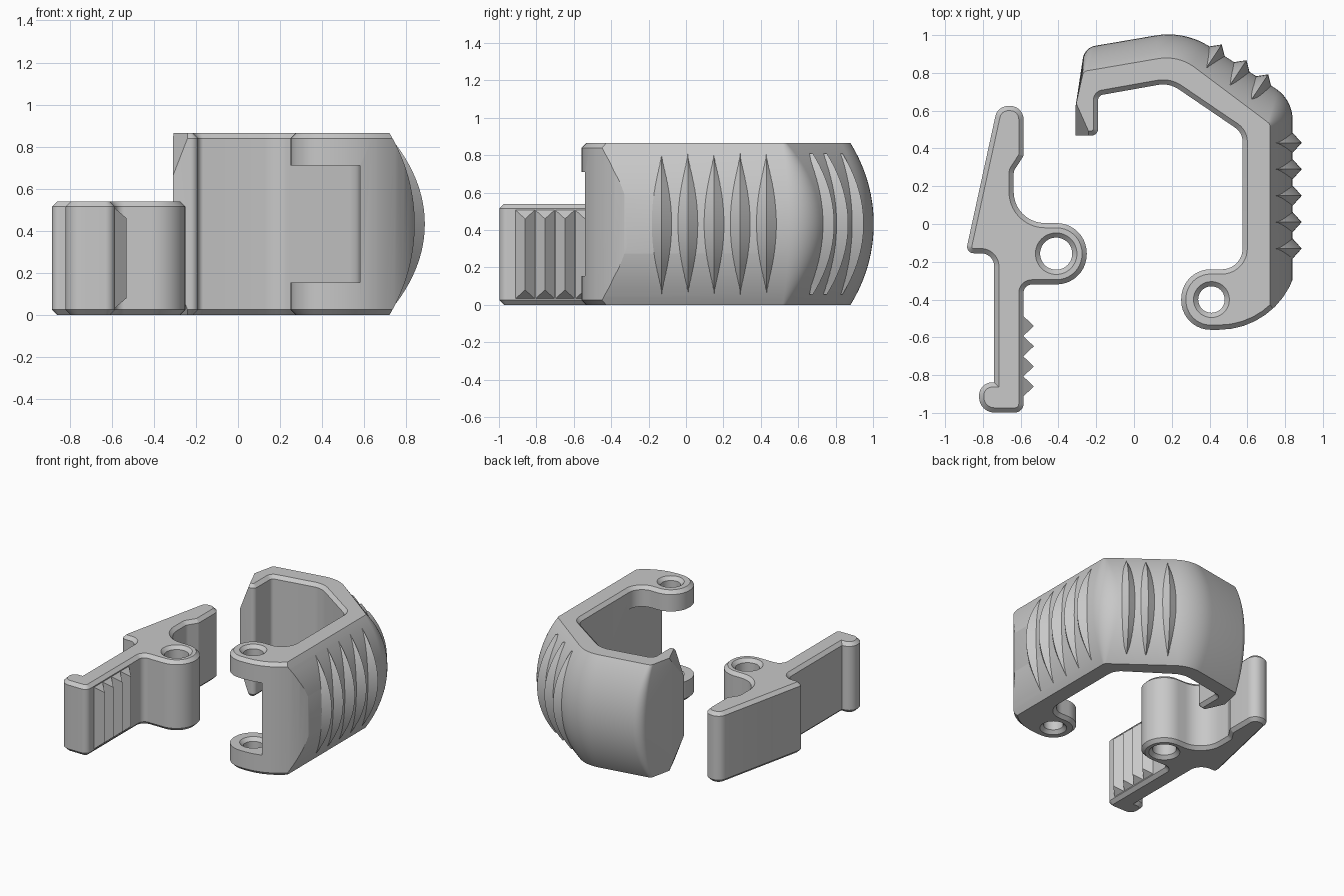
import bpy, bmesh, math
from mathutils import Vector

if "Cube" in bpy.data.objects:
    bpy.data.objects.remove(bpy.data.objects["Cube"])

H = 0.865       # clamp height
BULGE = 0.12    # how far the clamp wall swells at mid height

grey = bpy.data.materials.new("plain_grey")
grey.diffuse_color = (0.58, 0.58, 0.58, 1)
grey.use_nodes = True
grey.node_tree.nodes["Principled BSDF"].inputs["Base Color"].default_value = grey.diffuse_color


def fillet(corners, seg=10):
    """Outline from (x, y, radius) corners, counter-clockwise."""
    out, n = [], len(corners)
    for i, (x, y, r) in enumerate(corners):
        p = Vector((x, y))
        if r == 0:
            out.append(p)
            continue
        a = (Vector(corners[i - 1][:2]) - p).normalized()
        b = (Vector(corners[(i + 1) % n][:2]) - p).normalized()
        half = a.angle(b) / 2
        centre = p + (a + b).normalized() * (r / math.sin(half))
        start = p + a * (r / math.tan(half)) - centre
        end = p + b * (r / math.tan(half)) - centre
        total = math.atan2(start.x * end.y - start.y * end.x, start.dot(end))
        for k in range(seg + 1):
            t = total * k / seg
            out.append(centre + Vector((start.x * math.cos(t) - start.y * math.sin(t),
                                        start.x * math.sin(t) + start.y * math.cos(t))))
    area = sum(out[i - 1].cross(out[i]) for i in range(len(out)))
    return out if area > 0 else out[::-1]


def inset(pts, d):
    """Move a counter-clockwise outline inward by d."""
    res = []
    for i, p in enumerate(pts):
        e0 = (p - pts[i - 1]).normalized()
        e1 = (pts[(i + 1) % len(pts)] - p).normalized()
        n0, n1 = Vector((-e0.y, e0.x)), Vector((-e1.y, e1.x))
        res.append(p + (n0 + n1) * (d / (1 + n0.dot(n1))))
    return res


def loft(name, rings):
    """Closed solid through rings of 3D points."""
    bm = bmesh.new()
    vs = [[bm.verts.new(p) for p in ring] for ring in rings]
    n = len(vs[0])
    for a, b in zip(vs, vs[1:]):
        for i in range(n):
            bm.faces.new((a[i], a[(i + 1) % n], b[(i + 1) % n], b[i]))
    bm.faces.new(vs[0][::-1])
    bm.faces.new(vs[-1])
    bmesh.ops.recalc_face_normals(bm, faces=bm.faces)
    me = bpy.data.meshes.new(name)
    bm.to_mesh(me)
    bm.free()
    me.materials.append(grey)
    ob = bpy.data.objects.new(name, me)
    bpy.context.collection.objects.link(ob)
    return ob


def lift(pts, z):
    return [(p.x, p.y, z) for p in pts]


def chamfered_prism(name, pts, z0, z1, c=0.025):
    small = inset(pts, c)
    return loft(name, [lift(small, z0), lift(pts, z0 + c), lift(pts, z1 - c), lift(small, z1)])


def spool(x, y, r, z0, z1, c=0.025):
    """Hole cutter that flares at both ends."""
    rows = [(z0 - 0.02, r + c + 0.02), (z0 + c, r), (z1 - c, r), (z1 + 0.02, r + c + 0.02)]
    ang = [math.tau * k / 48 for k in range(48)]
    return loft("hole_cutter", [[(x + q * math.cos(a), y + q * math.sin(a), z) for a in ang]
                                for z, q in rows])


def boolean(ob, cutter, op):
    backup = ob.data.copy()
    for solver in ('EXACT', 'MANIFOLD'):
        m = ob.modifiers.new("cut", 'BOOLEAN')
        m.operation, m.object, m.solver = op, cutter, solver
        bpy.context.view_layer.objects.active = ob
        bpy.ops.object.modifier_apply(modifier=m.name)
        if len(ob.data.polygons):
            break
        ob.data = backup.copy()
    bpy.data.objects.remove(cutter)


def swell(z):
    """0 at the clamp's rims, 1 at mid height."""
    r = ((H / 2) ** 2 + BULGE ** 2) / (2 * BULGE)
    return (math.sqrt(r * r - (z - H / 2) ** 2) - r + BULGE) / BULGE


# Lever: plate with finger hook, hinge boss and foot
lever = chamfered_prism("lever", fillet([
    (-0.722, 0.625, 0.07), (-0.585, 0.625, 0.07), (-0.585, 0.36, 0.02), (-0.637, 0.28, 0.05),
    (-0.637, 0.005, 0.165), (-0.25, 0.005, 0.16), (-0.25, -0.32, 0.16), (-0.585, -0.32, 0.045),
    (-0.585, -0.998, 0.045), (-0.82, -0.998, 0.08), (-0.82, -0.838, 0.07), (-0.74, -0.838, 0),
    (-0.74, -0.155, 0.07), (-0.892, -0.155, 0.035)]), 0, 0.54)
boolean(lever, spool(-0.412, -0.157, 0.085, 0, 0.54), 'DIFFERENCE')

# Wedge teeth on the lever
teeth = []
for y in (-0.54, -0.647, -0.754, -0.86):
    teeth.append(loft("lever_tooth", [
        [(-0.60, y - 0.066, z0), (-0.53, y, z1), (-0.60, y + 0.066, z0)]
        for z0, z1 in ((0.02, 0.08), (0.52, 0.46))]))

# Clamp: hooked arm with hinge lugs, trimmed by a swollen outer skin
clamp = chamfered_prism("clamp", fillet([
    (0.25, -0.24, 0.155), (0.25, -0.56, 0.155), (0.87, -0.56, 0.42), (0.87, 1.1, 0),
    (-0.4, 1.1, 0), (-0.4, 0.468, 0), (-0.19, 0.468, 0.035), (-0.19, 0.68, 0.03),
    (0.187, 0.747, 0.15), (0.575, 0.483, 0.09), (0.575, -0.24, 0.11)]), 0, H)
rim = fillet([(0.72, -0.8, 0), (0.72, 0.53, 0.03), (0.235, 0.894, 0.25), (-0.268, 0.808, 0.03),
              (-0.31, 0.62, 0.05), (-0.31, -0.8, 0)])
belly = fillet([(0.84, -0.8, 0), (0.84, 0.66, 0.2), (0.267, 1.024, 0.4), (-0.262, 0.934, 0.08),
                (-0.31, 0.62, 0.05), (-0.31, -0.8, 0)])
levels = [H * (-0.04 + 1.08 * k / 24) for k in range(25)]
skin = loft("skin_cutter", [[(*a.lerp(b, swell(z)), z) for a, b in zip(rim, belly)]
                            for z in levels])
boolean(clamp, skin, 'INTERSECT')

# Slanted corners at the hook's tip, top and bottom
for z, s in ((H, 1), (0, -1)):
    tri = [Vector((-0.23, 0.468, z)), Vector((-0.31, 0.648, z)),
           Vector((-0.31, 0.468, z - 0.205 * s))]
    mid = (tri[0] + tri[1] + tri[2]) / 3
    out = Vector((-1 / 0.08, -1 / 0.18, s / 0.205)).normalized() * 0.15
    tri = [mid + (p - mid) * 1.6 for p in tri]
    boolean(clamp, loft("corner_cutter", [tri, [p + out for p in tri]]), 'DIFFERENCE')

# Slot between the hinge lugs, then the pin hole through each lug
slot = loft("slot_cutter", [[(0.1, -0.7, z), (0.58, -0.7, z), (0.58, -0.08, z), (0.1, -0.08, z)]
                            for z in (0.155, 0.71)])
boolean(clamp, slot, 'DIFFERENCE')
for z0, z1 in ((0, 0.155), (0.71, H)):
    boolean(clamp, spool(0.41, -0.4, 0.07, z0, z1), 'DIFFERENCE')

# Crescent grip ridges on the clamp's side and slanted shoulder
side, shoulder = Vector((1, 0)), Vector((0.55, 0.835)).normalized()
ridges = []
spots = [((0.72, -0.13 + 0.14 * k), side) for k in range(5)]
spots += [(p, shoulder) for p in ((0.372, 0.81), (0.503, 0.727), (0.618, 0.652))]
for o, n in spots:
    o, t, rings = Vector(o), Vector((-n.y, n.x)), []
    for k in range(25):
        u = -0.99 + 1.98 * k / 24
        z = H / 2 + 0.38 * u
        base, w = BULGE * swell(z), 1 - u * u
        rings.append([(*(o + n * (base + d) + t * h), z) for d, h in
                      ((-0.02, -0.075 * w), (0.048 * w, 0), (-0.02, 0.075 * w))])
    ridges.append(loft("grip_ridge", rings))

# Smooth curved walls, keep creases sharp
for ob in [lever, clamp] + teeth + ridges:
    bpy.ops.object.select_all(action='DESELECT')
    ob.select_set(True)
    bpy.context.view_layer.objects.active = ob
    bpy.ops.object.shade_smooth_by_angle(angle=math.radians(25))
